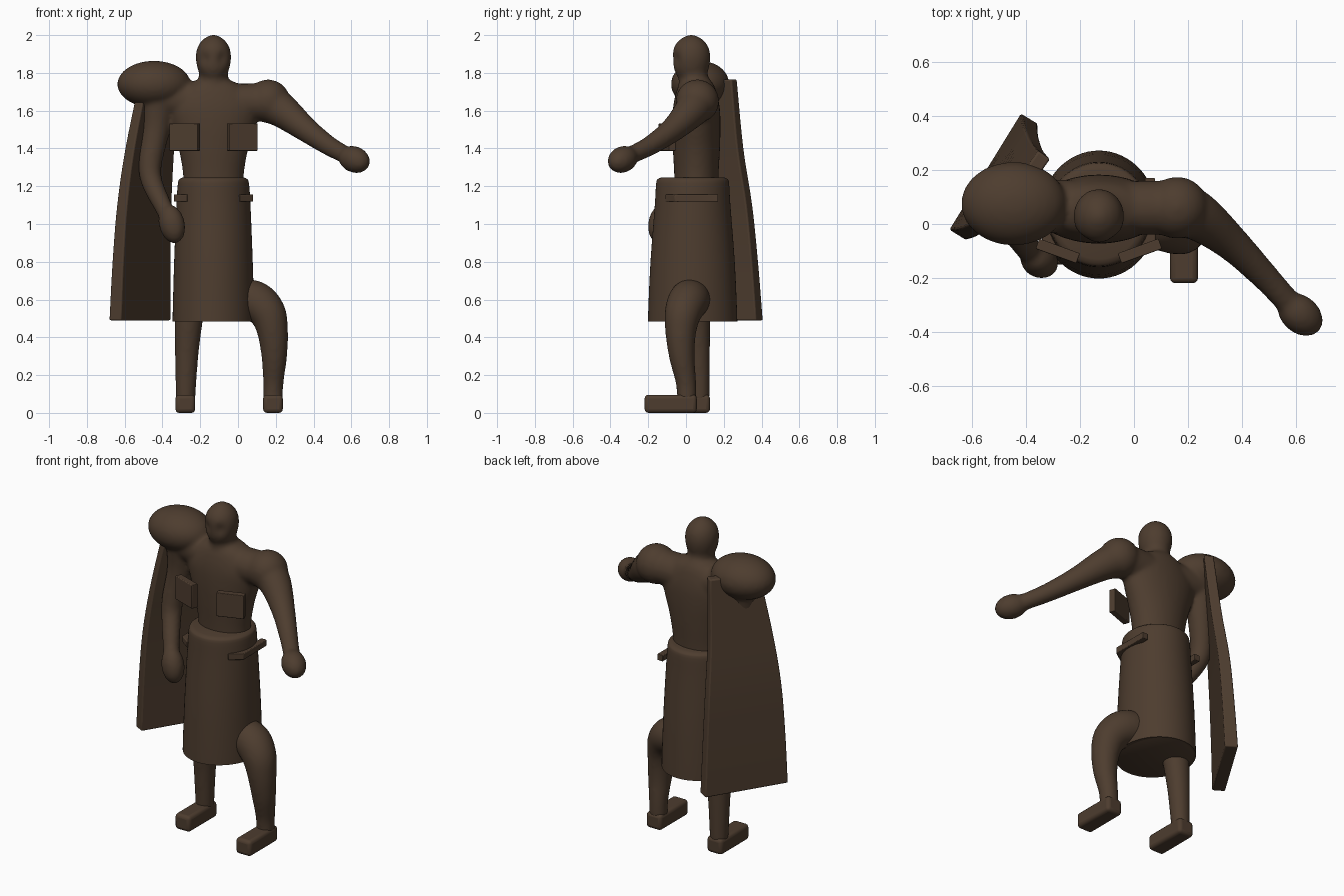
import bpy, bmesh, math
from mathutils import Vector, Matrix

if "Cube" in bpy.data.objects:
    bpy.data.objects.remove(bpy.data.objects["Cube"], do_unlink=True)

COLOR = (0.075, 0.046, 0.028, 1)
brown = bpy.data.materials.new("dark_brown")
brown.use_nodes = True
brown.diffuse_color = COLOR
shader = brown.node_tree.nodes["Principled BSDF"]
shader.inputs["Base Color"].default_value = COLOR
shader.inputs["Roughness"].default_value = 0.7

CX, CY = -0.13, 0.035  # body axis


def finish(name, bm, bevel=0.0, angle=35):
    """Turn a bmesh into a named, shaded object."""
    bmesh.ops.recalc_face_normals(bm, faces=bm.faces)
    mesh = bpy.data.meshes.new(name)
    bm.to_mesh(mesh)
    bm.free()
    obj = bpy.data.objects.new(name, mesh)
    bpy.context.collection.objects.link(obj)
    mesh.materials.append(brown)
    bpy.ops.object.select_all(action="DESELECT")
    obj.select_set(True)
    bpy.context.view_layer.objects.active = obj
    bpy.ops.object.shade_smooth_by_angle(angle=math.radians(angle))
    if bevel:
        mod = obj.modifiers.new("soft_edges", "BEVEL")
        mod.width, mod.segments = bevel, 3
    return obj


def spline(points, steps):
    """Catmull-Rom resampling of tuples of any length."""
    pts = [Vector(p) for p in points]
    pts = [2 * pts[0] - pts[1]] + pts + [2 * pts[-1] - pts[-2]]
    out = []
    for a, b, c, d in zip(pts, pts[1:], pts[2:], pts[3:]):
        for i in range(steps):
            t = i / steps
            out.append(b + (c - a) * t / 2 + (a - b * 2.5 + c * 2 - d / 2) * t ** 2
                       + (b * 1.5 - a / 2 - c * 1.5 + d / 2) * t ** 3)
    return out + [pts[-2]]


def loft(bm, points, steps=5, sides=32):
    """Closed tube through (x, y, z, radius_u, radius_v) stations."""
    pts = spline(points, steps)
    rings = []
    for i, p in enumerate(pts):
        center = p.to_3d() if len(p) == 3 else Vector(p[:3])
        nxt, prev = pts[min(i + 1, len(pts) - 1)], pts[max(i - 1, 0)]
        tangent = (Vector(nxt[:3]) - Vector(prev[:3])).normalized()
        u = Vector((0, 1, 0)).cross(tangent).normalized()
        v = tangent.cross(u)
        ring = []
        for k in range(sides):
            a = math.tau * k / sides
            ring.append(bm.verts.new(center + u * p[3] * math.cos(a) + v * p[4] * math.sin(a)))
        rings.append(ring)
    for lo, hi in zip(rings, rings[1:]):
        for k in range(sides):
            j = (k + 1) % sides
            bm.faces.new((lo[k], lo[j], hi[j], hi[k]))
    bm.faces.new(rings[0][::-1])
    bm.faces.new(rings[-1])
    return [v for ring in rings for v in ring]


def limb(bm, points):
    """Round tube through (x, y, z, radius) stations."""
    loft(bm, [(x, y, z, r, r) for x, y, z, r in points])


def ball(bm, center, radii, direction=(0, 0, 1)):
    turn = Vector(direction).to_track_quat("Z", "Y").to_matrix().to_4x4()
    matrix = Matrix.Translation(center) @ turn @ Matrix.Diagonal((*radii, 1))
    bmesh.ops.create_uvsphere(bm, u_segments=32, v_segments=20, radius=1, matrix=matrix)


def box(name, center, size, turn=0.0, bevel=0.012):
    bm = bmesh.new()
    matrix = Matrix.Translation(center) @ Matrix.Rotation(turn, 4, "Z") @ Matrix.Diagonal((*size, 1))
    bmesh.ops.create_cube(bm, size=1, matrix=matrix)
    return finish(name, bm, bevel)


# Body: torso, shoulders, neck, head and limbs fused into one skin
bm = bmesh.new()
loft(bm, [(CX, 0.055, z, rx, ry) for z, rx, ry in (
    (1.15, 0.16, 0.115), (1.27, 0.162, 0.118), (1.4, 0.185, 0.125),
    (1.53, 0.225, 0.128), (1.63, 0.24, 0.122), (1.72, 0.17, 0.1), (1.77, 0.07, 0.07))])
limb(bm, [(0.14, 0.06, 1.645, 0.1), (CX, 0.06, 1.645, 0.1), (-0.42, 0.07, 1.67, 0.1)])
limb(bm, [(CX, 0.045, 1.65, 0.1), (CX, 0.04, 1.76, 0.078), (CX, 0.035, 1.86, 0.078)])

# Head with shallow eye sockets
head = loft(bm, [(CX, 0.028, z, rx, ry) for z, rx, ry in (
    (1.76, 0.05, 0.06), (1.81, 0.08, 0.088), (1.88, 0.094, 0.102),
    (1.94, 0.083, 0.09), (1.98, 0.052, 0.056), (2.003, 0.012, 0.012))])
for side in (-1, 1):
    eye = Vector((CX + side * 0.045, -0.06, 1.875))
    for v in head:
        if v.co.y < 0:
            v.co.y += 0.022 * math.exp(-((v.co - eye).length / 0.028) ** 2)

# Left arm, reaching forward and out
ball(bm, (0.16, 0.06, 1.65), (0.115, 0.115, 0.115))
limb(bm, [(0.15, 0.06, 1.65, 0.11), (0.24, 0.025, 1.595, 0.09), (0.36, -0.07, 1.5, 0.066),
          (0.48, -0.19, 1.415, 0.052), (0.58, -0.3, 1.36, 0.046)])
ball(bm, (0.615, -0.335, 1.342), (0.07, 0.07, 0.095), (0.7, -0.6, -0.3))

# Right shoulder guard and hanging right arm
ball(bm, (-0.445, 0.075, 1.74), (0.195, 0.155, 0.124))
limb(bm, [(-0.42, 0.07, 1.66, 0.1), (-0.435, 0.06, 1.5, 0.075), (-0.465, 0.03, 1.32, 0.062),
          (-0.455, 0.0, 1.22, 0.056), (-0.4, -0.08, 1.1, 0.048), (-0.37, -0.12, 1.04, 0.045)])
ball(bm, (-0.35, -0.135, 1.0), (0.064, 0.07, 0.105), (0.25, -0.15, -1))

# Bent left leg and straight right leg
limb(bm, [(-0.05, 0.04, 0.6, 0.1), (0.08, 0.015, 0.595, 0.108), (0.155, -0.015, 0.53, 0.098),
          (0.183, -0.028, 0.43, 0.082), (0.192, -0.022, 0.3, 0.068),
          (0.187, 0.0, 0.16, 0.054), (0.185, 0.005, 0.06, 0.052)])
limb(bm, [(-0.25, 0.05, 0.6, 0.08), (-0.262, 0.055, 0.48, 0.074),
          (-0.272, 0.065, 0.3, 0.062), (-0.278, 0.074, 0.06, 0.051)])
body = finish("body", bm, angle=180)
remesh = body.modifiers.new("fuse", "REMESH")
remesh.mode, remesh.voxel_size, remesh.use_smooth_shade = "VOXEL", 0.012, True
smooth = body.modifiers.new("soften", "SMOOTH")
smooth.factor, smooth.iterations = 0.5, 8

# Skirt
bm = bmesh.new()
loft(bm, [(CX, CY, z, rx, ry) for z, rx, ry in (
    (0.483, 0.205, 0.225), (0.49, 0.213, 0.234), (0.51, 0.216, 0.236), (0.8, 0.208, 0.223),
    (1.1, 0.196, 0.2), (1.215, 0.188, 0.193), (1.238, 0.178, 0.184), (1.247, 0.16, 0.165))],
    steps=3, sides=64)
finish("skirt", bm, angle=50)

# Feet
for name, x, heel in (("left_foot", 0.185, 0.057), ("right_foot", -0.279, 0.127)):
    box(name, (x, heel - 0.138, 0.048), (0.104, 0.276, 0.096), bevel=0.02)

# Chest plates and angled belt bars, mirrored about the body axis
for name, side in (("left", 1), ("right", -1)):
    box(name + "_chest_plate", (CX + side * 0.152, -0.1, 1.46), (0.16, 0.04, 0.145),
        side * math.radians(20), bevel=0.004)
    bm = bmesh.new()
    outer = [(0.14, -0.11), (0.21, -0.06), (0.208, 0.17)]
    inner = [(0.17, 0.17), (0.17, -0.04), (0.12, -0.08)]
    base = bm.faces.new([bm.verts.new((CX + side * x, y, 1.118)) for x, y in outer + inner])
    top = bmesh.ops.extrude_face_region(bm, geom=[base])["geom"]
    bmesh.ops.translate(bm, vec=(0, 0, 0.038),
                        verts=[g for g in top if isinstance(g, bmesh.types.BMVert)])
    finish(name + "_belt_bar", bm, 0.004)

# Cape slab hanging diagonally from the right shoulder
bm = bmesh.new()
stations = spline([(0.49, -0.62, -0.06, -0.355, 0.37), (0.8, -0.608, -0.057, -0.354, 0.347),
                   (1.1, -0.588, -0.05, -0.35, 0.318), (1.4, -0.55, -0.03, -0.335, 0.272),
                   (1.765, -0.48, 0.0, -0.31, 0.24)], 5)
rings = []
for z, ax, ay, bx, by in stations:
    a, b = Vector((ax, ay, z)), Vector((bx, by, z))
    along = (b - a).normalized()
    thick = Vector((-along.y, along.x, 0)) * (0.082 - 0.016 * z)
    rings.append([bm.verts.new(p) for p in (a, b, b + thick, a + thick)])
for lo, hi in zip(rings, rings[1:]):
    for k in range(4):
        j = (k + 1) % 4
        bm.faces.new((lo[k], lo[j], hi[j], hi[k]))
bm.faces.new(rings[0][::-1])
bm.faces.new(rings[-1])
finish("cape", bm, 0.008)
